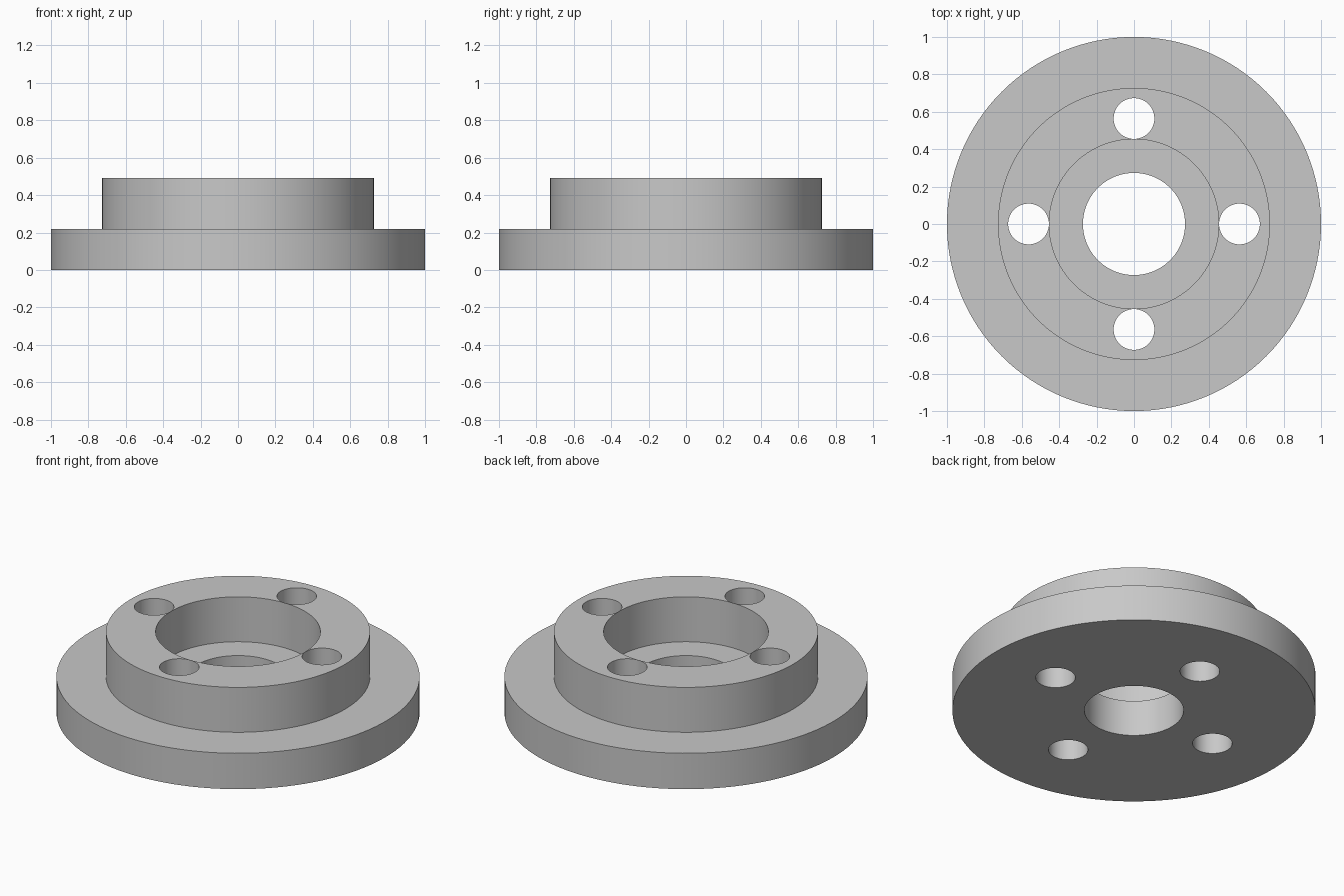
import bpy, bmesh, math

if "Cube" in bpy.data.objects:
    bpy.data.objects.remove(bpy.data.objects["Cube"])

SEG = 128
BASE_R, BOSS_R, RECESS_R, BORE_R = 1.0, 0.727, 0.4535, 0.273
STEP_Z, TOP_Z = 0.218, 0.491
HOLE_R, HOLE_DIST = 0.109, 0.564

grey = bpy.data.materials.new("machined_grey")
grey.diffuse_color = (0.58, 0.58, 0.58, 1)
grey.use_nodes = True
grey.node_tree.nodes["Principled BSDF"].inputs["Base Color"].default_value = grey.diffuse_color


def add_object(name, bm):
    bmesh.ops.recalc_face_normals(bm, faces=bm.faces)
    mesh = bpy.data.meshes.new(name)
    bm.to_mesh(mesh)
    bm.free()
    mesh.materials.append(grey)
    obj = bpy.data.objects.new(name, mesh)
    bpy.context.collection.objects.link(obj)
    return obj


# Stepped flange: closed profile turned around z
profile = [(BORE_R, 0), (BASE_R, 0), (BASE_R, STEP_Z), (BOSS_R, STEP_Z),
           (BOSS_R, TOP_Z), (RECESS_R, TOP_Z), (RECESS_R, STEP_Z), (BORE_R, STEP_Z)]
bm = bmesh.new()
rings = []
for i in range(SEG):
    a = 2 * math.pi * i / SEG
    rings.append([bm.verts.new((r * math.cos(a), r * math.sin(a), z)) for r, z in profile])
for i in range(SEG):
    r0, r1 = rings[i], rings[(i + 1) % SEG]
    for j in range(len(profile)):
        k = (j + 1) % len(profile)
        bm.faces.new((r0[j], r1[j], r1[k], r0[k]))
flange = add_object("flange", bm)

# Four bolt holes, cut right through
bm = bmesh.new()
for i in range(4):
    a = i * math.pi / 2
    new = bmesh.ops.create_cone(bm, cap_ends=True, segments=64, radius1=HOLE_R,
                                radius2=HOLE_R, depth=1.0)
    bmesh.ops.translate(bm, verts=new["verts"],
                        vec=(HOLE_DIST * math.cos(a), HOLE_DIST * math.sin(a), 0.25))
cutter = add_object("bolt_hole_cutter", bm)
cutter.hide_render = True

cut = flange.modifiers.new("bolt_holes", "BOOLEAN")
cut.operation = "DIFFERENCE"
cut.solver = "EXACT"
cut.object = cutter
bpy.context.view_layer.objects.active = flange
flange.select_set(True)
bpy.ops.object.modifier_apply(modifier=cut.name)
bpy.data.objects.remove(cutter)

# Round walls smooth, rims sharp
bpy.ops.object.shade_smooth_by_angle(angle=math.radians(30))
